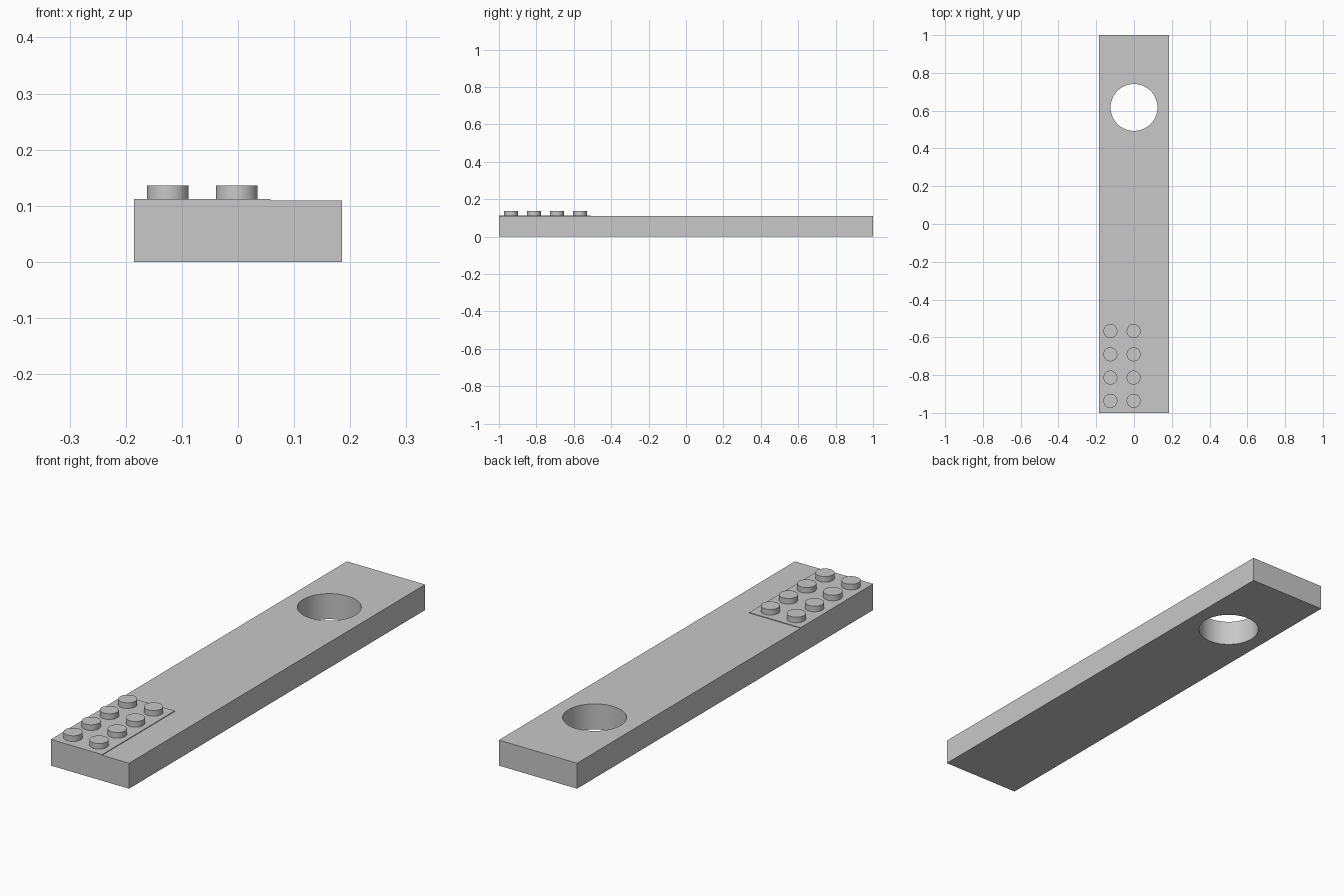
import bpy
import math

cube = bpy.data.objects.get("Cube")
if cube:
    bpy.data.objects.remove(cube, do_unlink=True)

# Single light grey colour
grey = bpy.data.materials.new("light_grey")
grey.use_nodes = True
colour = (0.58, 0.58, 0.58, 1)
grey.diffuse_color = colour
grey.node_tree.nodes["Principled BSDF"].inputs["Base Color"].default_value = colour


def finish(name):
    obj = bpy.context.object
    obj.name = name
    obj.data.materials.append(grey)
    return obj


def box(name, low, high):
    centre = [(a + b) / 2 for a, b in zip(low, high)]
    bpy.ops.mesh.primitive_cube_add(size=1, location=centre)
    bpy.context.object.scale = [b - a for a, b in zip(low, high)]
    bpy.ops.object.transform_apply(location=False, rotation=False, scale=True)
    return finish(name)


def cylinder(name, radius, x, y, bottom, top, sides):
    bpy.ops.mesh.primitive_cylinder_add(
        vertices=sides, radius=radius, depth=top - bottom,
        location=(x, y, (bottom + top) / 2))
    return finish(name)


def smooth(obj):
    bpy.ops.object.select_all(action="DESELECT")
    obj.select_set(True)
    bpy.context.view_layer.objects.active = obj
    bpy.ops.object.shade_smooth_by_angle(angle=math.radians(30))


# Long bar with a round hole through its back end
bar = box("bar", (-0.185, -1, 0), (0.185, 1, 0.109))
cutter = cylinder("hole_cutter", 0.124, 0, 0.617, -0.1, 0.3, 96)
cut = bar.modifiers.new("hole", "BOOLEAN")
cut.operation = "DIFFERENCE"
cut.solver = "EXACT"
cut.object = cutter
bpy.context.view_layer.objects.active = bar
bpy.ops.object.modifier_apply(modifier=cut.name)
bpy.data.objects.remove(cutter, do_unlink=True)
smooth(bar)

# Thin raised plate at the front right corner
box("stud_plate", (-0.185, -1, 0.1), (0.058, -0.51, 0.112))

# Two rows of four round studs
pitch = 0.123
for column in range(2):
    for row in range(4):
        stud = cylinder(f"stud_{column + 1}_{row + 1}", 0.037,
                        -0.125 + column * pitch, -0.936 + row * pitch,
                        0.108, 0.136, 48)
        smooth(stud)
